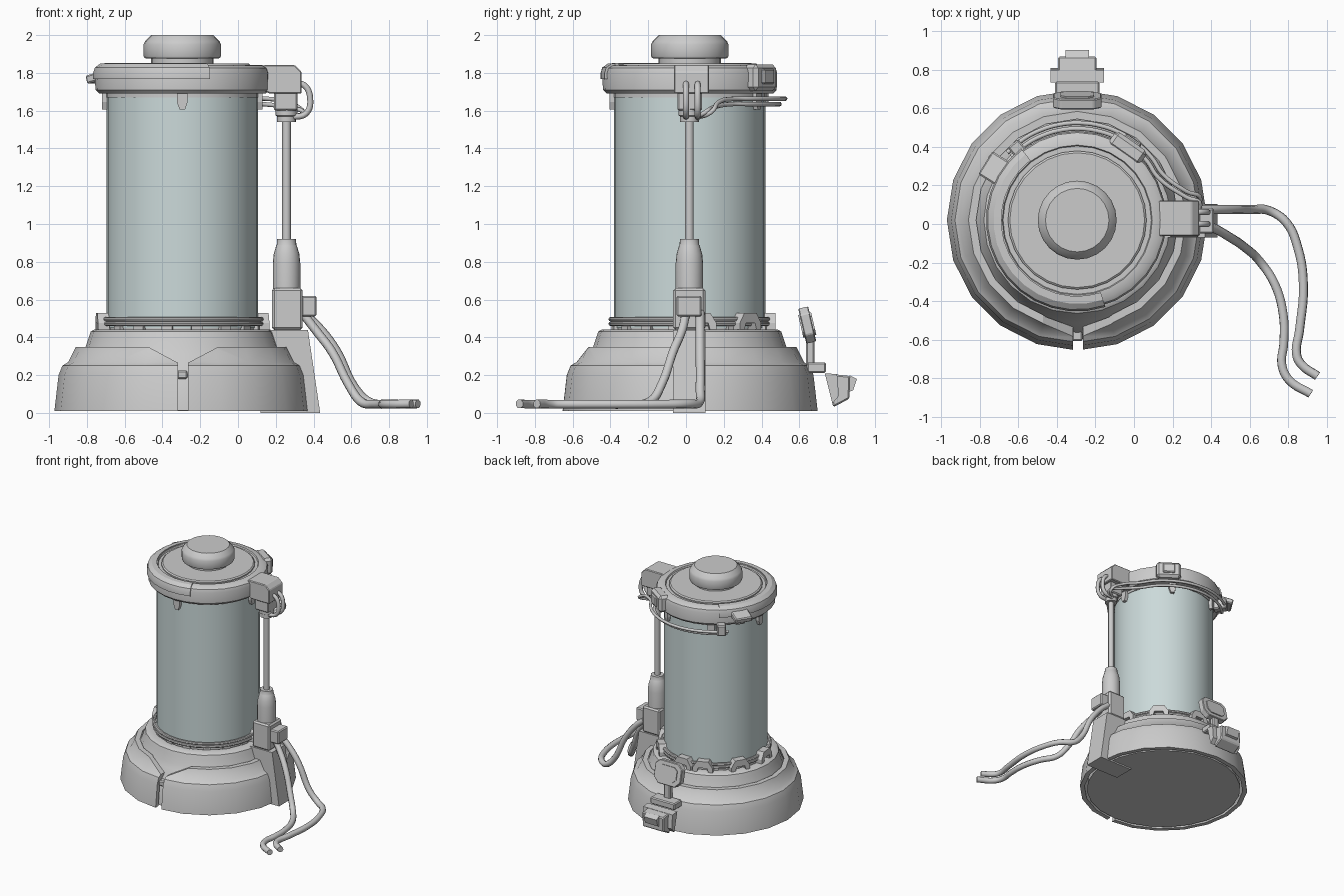
import bpy, bmesh
from math import radians, sin, cos, pi
from mathutils import Matrix, Vector

if "Cube" in bpy.data.objects:
    bpy.data.objects.remove(bpy.data.objects["Cube"])

CX, CY = -0.295, 0.02           # axis of the canister
CENTRE = Matrix.Translation((CX, CY, 0))


def finish(name, bm, M=Matrix(), smooth=True):
    bmesh.ops.remove_doubles(bm, verts=bm.verts, dist=1e-5)
    bmesh.ops.recalc_face_normals(bm, faces=bm.faces)
    me = bpy.data.meshes.new(name)
    bm.to_mesh(me)
    bm.free()
    ob = bpy.data.objects.new(name, me)
    bpy.context.collection.objects.link(ob)
    me.transform(M)
    if smooth:
        bpy.ops.object.select_all(action='DESELECT')
        bpy.context.view_layer.objects.active = ob
        ob.select_set(True)
        bpy.ops.object.shade_smooth_by_angle(angle=radians(33))
    return ob


def lathe(name, prof, n=32, M=CENTRE, closed=False, a0=0, a1=360):
    """Spin an (r, z) profile; a partial sweep of a closed profile gets end caps."""
    full = a1 - a0 >= 360
    bm = bmesh.new()
    rings = []
    for i in range(n if full else n + 1):
        a = radians(a0 + (a1 - a0) * i / n)
        rings.append([bm.verts.new((r * cos(a), r * sin(a), z)) for r, z in prof])
    k = len(prof)
    for i in range(n):
        A, B = rings[i], rings[(i + 1) % len(rings)]
        for j in range(k if closed else k - 1):
            bm.faces.new((A[j], B[j], B[(j + 1) % k], A[(j + 1) % k]))
    if not full:
        bm.faces.new(rings[0])
        bm.faces.new(rings[-1])
    bmesh.ops.dissolve_degenerate(bm, dist=1e-6, edges=bm.edges)
    return finish(name, bm, M)


def prism(name, pts, d0, d1, M=Matrix(), bevel=0):
    """Extrude an (x, z) outline along y from d0 to d1."""
    bm = bmesh.new()
    A, B = [[bm.verts.new((x, d, z)) for x, z in pts] for d in (d0, d1)]
    bm.faces.new(A)
    bm.faces.new(B)
    for i in range(len(pts)):
        j = (i + 1) % len(pts)
        bm.faces.new((A[i], A[j], B[j], B[i]))
    if bevel:
        bmesh.ops.bevel(bm, geom=bm.edges[:], offset=bevel, segments=1, affect='EDGES')
    return finish(name, bm, M, False)


def box(name, x, y, z, M=Matrix(), bevel=0.008):
    return prism(name, [(x[0], z[0]), (x[1], z[0]), (x[1], z[1]), (x[0], z[1])], *y, M, bevel)


def tube(name, pts, r):
    cu = bpy.data.curves.new(name, 'CURVE')
    cu.dimensions = '3D'
    cu.bevel_depth, cu.bevel_resolution = r, 2
    cu.use_fill_caps, cu.resolution_u = True, 5
    sp = cu.splines.new('BEZIER')
    sp.bezier_points.add(len(pts) - 1)
    for b, p in zip(sp.bezier_points, pts):
        b.co = p
        b.handle_left_type = b.handle_right_type = 'AUTO'
    ob = bpy.data.objects.new(name, cu)
    bpy.context.collection.objects.link(ob)
    bpy.ops.object.select_all(action='DESELECT')
    bpy.context.view_layer.objects.active = ob
    ob.select_set(True)
    bpy.ops.object.convert(target='MESH')
    bpy.ops.object.shade_smooth_by_angle(angle=radians(50))


def at(angle, r=0, z=0):
    """Frame on the canister: local y points outwards at the given angle."""
    return CENTRE @ Matrix.Rotation(radians(angle - 90), 4, 'Z') @ Matrix.Translation((0, r, z))


# Base: stepped core and outer shell with a notched slit at the front
lathe("base_core", [(0, .012), (.62, .012), (.6, .2), (.535, .3), (.515, .34), (.495, .4),
                    (.485, .43), (.465, .442), (.41, .442), (.4, .43), (0, .43)], 24)
shell = lathe("base_shell", [(.677, .01), (.655, .2), (.635, .25), (.605, .268), (.565, .348),
                             (.525, .348), (.56, .26), (.62, .2), (.64, .01)], 20, closed=True)
cut = prism("slit_cutter", [(-.318, -.05), (-.265, -.05), (-.265, .265), (-.1, .352), (-.1, .45),
                            (-.48, .45), (-.48, .352), (-.318, .265)], -.85, -.3)
cut.hide_render = True
mod = shell.modifiers.new("slit", 'BOOLEAN')
mod.operation, mod.object, mod.solver = 'DIFFERENCE', cut, 'EXACT'
bpy.ops.object.select_all(action='DESELECT')
bpy.context.view_layer.objects.active = shell
bpy.ops.object.modifier_apply(modifier="slit")
bpy.data.objects.remove(cut)
box("slit_bar", (-.028, .028), (.57, .628), (.18, .225), at(270))

# Collar, feet and the two wire rings below the glass
lathe("glass_collar", [(.37, .43), (.395, .43), (.395, .46), (.41, .46), (.41, .5), (.37, .5)], closed=True)
for i in range(16):
    box("collar_foot", (-.03, .03), (.38, .415), (.435, .462), at(i * 22.5 + 11), 0)
for z in (.472, .496):
    lathe("wire_ring", [(.418 + .013 * cos(t * pi / 4), z + .012 * sin(t * pi / 4)) for t in range(8)],
          closed=True)

# Arched ring clamps round the back
for a in (8, 45, 90, 112, 150, 185):
    prism("ring_clamp", [(-.08, .44), (-.08, .475), (-.045, .53), (.045, .53), (.08, .475), (.08, .44),
                         (.045, .44), (.035, .475), (-.035, .475), (-.045, .44)], .395, .455, at(a))

# Glass cylinder
glass = lathe("glass_cylinder", [(0, .45), (.4, .45), (.4, 1.69), (0, 1.69)], 32)
mat = bpy.data.materials.new("glass")
mat.diffuse_color = (.6, .7, .7, 1)
mat.use_nodes = True
mat.node_tree.nodes["Principled BSDF"].inputs["Base Color"].default_value = mat.diffuse_color
glass.data.materials.append(mat)

# Cap, raised rim section, and knob
lathe("cap", [(0, 1.67), (.405, 1.67), (.405, 1.69), (.44, 1.69), (.46, 1.71), (.463, 1.8), (.455, 1.825),
              (.43, 1.84), (.39, 1.843), (.385, 1.832), (0, 1.832)], 28)
lathe("cap_rim_section", [(.395, 1.82), (.395, 1.852), (.435, 1.85), (.465, 1.828), (.474, 1.8),
                          (.474, 1.768), (.44, 1.768)], 14, closed=True, a0=128, a1=288)
lathe("cap_plate", [(0, 1.83), (.36, 1.83), (.36, 1.842), (.35, 1.85), (0, 1.85)], 28)
lathe("knob", [(0, 1.84), (.165, 1.84), (.165, 1.875), (.2, 1.878), (.205, 1.89), (.205, 1.95),
               (.197, 1.968), (.165, 2.0), (0, 2.0)], 24)
for a in (0, 60, 120, 180, 270):
    prism("cap_lug", [(-.028, 1.7), (-.028, 1.645), (-.014, 1.605), (.014, 1.605), (.028, 1.645), (.028, 1.7)],
          .39, .425, at(a))

# Clips and brackets on the cap
tilt = at(148, .46, 1.78) @ Matrix.Rotation(radians(-14), 4, 'X')
box("cap_tab", (-.07, .07), (-.08, .1), (-.015, .03), tilt)
box("cap_tab_hinge", (-.04, .04), (.41, .49), (1.7, 1.78), at(148))
box("cap_latch", (-.1, .1), (.41, .5), (1.705, 1.845), at(55), .02)
box("cap_latch_plate", (-.05, .05), (.49, .515), (1.74, 1.82), at(55))
box("cable_clip", (-.035, .035), (.41, .52), (1.63, 1.72), at(130))

# Top arm and rod head
RX, RY = .257, .018
prism("top_arm", [(.1, 1.72), (.1, 1.815), (.14, 1.842), (.3, 1.842), (.337, 1.805), (.337, 1.69), (.17, 1.69)],
      -.063, .122, bevel=.006)
box("rod_head", (.19, .315), (-.045, .085), (1.6, 1.7))
ROD = Matrix.Translation((RX, RY, 0))
lathe("rod_collar", [(0, 1.54), (.05, 1.54), (.05, 1.57), (.058, 1.575), (.058, 1.61), (0, 1.61)], 16, ROD)
lathe("rod", [(0, .85), (.023, .85), (.023, 1.56), (0, 1.56)], 16, ROD)
lathe("rod_socket", [(0, .65), (.073, .65), (.073, .79), (.068, .84), (.055, .885), (.052, .89), (.05, .92),
                     (0, .92)], 20, ROD)

# Lower valve block and its supporting post
box("valve_block", (.18, .342), (-.068, .102), (.44, .66), bevel=.012)
box("hose_outlet", (.335, .415), (-.05, .082), (.51, .62))
prism("side_post", [(.12, 0), (.435, 0), (.37, .44), (.12, .44)], -.07, .104)

# Floor hoses
tube("hose_outer", [(.34, .075, .53), (.42, .075, .46), (.52, .075, .33), (.62, .075, .13), (.7, .07, .055),
                    (.79, .01, .048), (.85, -.12, .046), (.88, -.32, .046), (.86, -.55, .046),
                    (.845, -.68, .046), (.87, -.73, .046), (.953, -.79, .048)], .024)
tube("hose_inner", [(.34, .0, .53), (.41, -.02, .44), (.5, -.07, .32), (.58, -.125, .16), (.65, -.19, .06),
                    (.73, -.31, .046), (.775, -.47, .046), (.778, -.62, .046), (.768, -.73, .046),
                    (.805, -.81, .046), (.918, -.882, .048)], .024)

# Small cables: two loops at the arm, two runs round the back of the cap
for y in (.0, .062):
    tube("arm_loop", [(.3, y, 1.745), (.35, y, 1.735), (.382, y, 1.665), (.36, y, 1.585), (.28, y, 1.565)], .016)
for k in (0, 1):
    r, dz = .475 + .03 * k, .028 * k
    run = [(.28, .06, 1.565), (.345, .1 + .03 * k, 1.59), (.27, .14 + .03 * k, 1.615 + dz)]
    for a in range(28, 137, 12):
        p = at(a, r, 1.635 + dz) @ Vector((0, 0, 0))
        run.append(tuple(p))
    tube("cap_cable", run, .012)

# Rear gauge: arm, hinge block, upper display and lower flap
box("gauge_arm", (-.025, .025), (.5, .66), (.22, .26), at(90))
box("gauge_hinge", (-.115, .115), (.62, .72), (.212, .268), at(90))
box("gauge_neck", (-.03, .03), (.615, .66), (.25, .4), at(90))
plate = at(90, .622, .465) @ Matrix.Rotation(radians(13), 4, 'X')
OUT = [(-.08, -.095), (.08, -.095), (.125, -.05), (.125, .06), (.085, .095), (-.085, .095), (-.125, .06), (-.125, -.05)]
prism("gauge_display", OUT, -.027, .027, plate, .005)
prism("gauge_screen", [(x * .7, z * .65) for x, z in OUT], -.035, .035, plate)
side = CENTRE @ Matrix.Rotation(pi / 2, 4, 'Z')
prism("gauge_flap", [(.715, .21), (.85, .195), (.845, .075), (.76, .03)], -.1, .1, side, .008)
prism("gauge_flap_wing", [(.715, .21), (.78, .205), (.79, .09), (.755, .05)], -.138, .138, side)
prism("gauge_flap_tip", [(.825, .105), (.865, .12), (.885, .18), (.845, .2)], -.06, .06, side)
